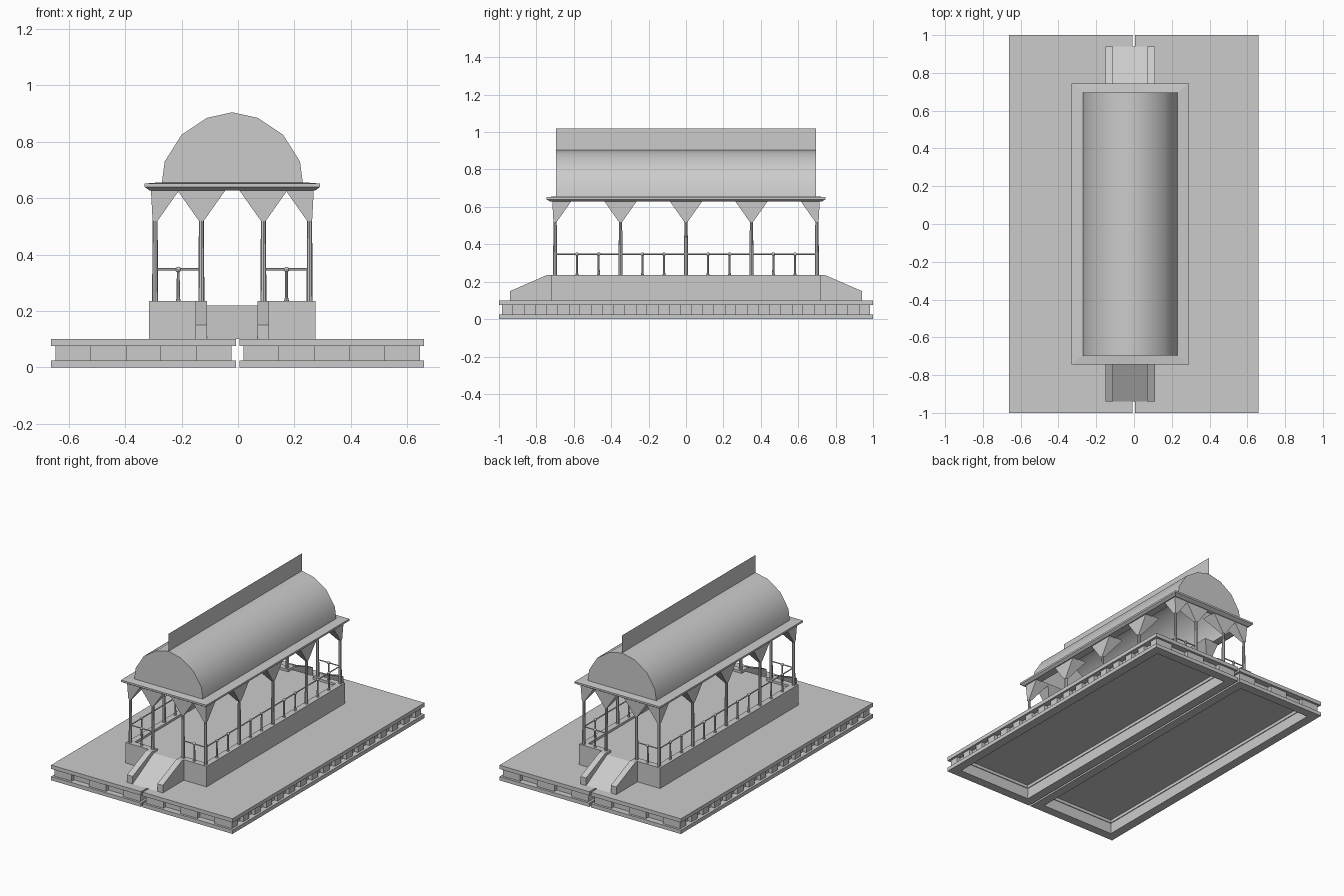
import bpy, bmesh, math
from mathutils import Matrix, Vector

if "Cube" in bpy.data.objects:
    bpy.data.objects.remove(bpy.data.objects["Cube"])

CX = -0.02  # pavilion centre line


def finish(name, bm, smooth=False):
    bmesh.ops.recalc_face_normals(bm, faces=bm.faces)
    me = bpy.data.meshes.new(name)
    bm.to_mesh(me)
    bm.free()
    ob = bpy.data.objects.new(name, me)
    bpy.context.collection.objects.link(ob)
    if smooth:
        bpy.ops.object.select_all(action='DESELECT')
        ob.select_set(True)
        bpy.context.view_layer.objects.active = ob
        bpy.ops.object.shade_smooth_by_angle(angle=math.radians(40))
    return ob


def box(bm, x0, x1, y0, y1, z0, z1):
    m = Matrix.Translation(((x0 + x1) / 2, (y0 + y1) / 2, (z0 + z1) / 2))
    bmesh.ops.create_cube(bm, size=1, matrix=m @ Matrix.Diagonal((x1 - x0, y1 - y0, z1 - z0, 1)))


def rect_rings(bm, cx, cy, rings, closed=True):
    """Skin rectangles (half x, half y, z) one after another."""
    loops = [[bm.verts.new((cx + sx * a, cy + sy * b, z))
              for sx, sy in ((-1, -1), (1, -1), (1, 1), (-1, 1))] for a, b, z in rings]
    pairs = list(zip(loops, loops[1:])) + ([(loops[-1], loops[0])] if closed else [])
    for p, q in pairs:
        for i in range(4):
            j = (i + 1) % 4
            bm.faces.new((p[i], p[j], q[j], q[i]))


def ring(bm, cx, cy, a, b, t, z0, z1):
    rect_rings(bm, cx, cy, [(a, b, z0), (a, b, z1), (a - t, b - t, z1), (a - t, b - t, z0)])


def cone(bm, x, y, z0, z1, r0, r1, seg):
    bmesh.ops.create_cone(bm, cap_ends=True, segments=seg, radius1=r0, radius2=r1,
                          depth=z1 - z0, matrix=Matrix.Translation((x, y, (z0 + z1) / 2)))


def rod(bm, p, q, r):
    p, q = Vector(p), Vector(q)
    m = Matrix.Translation((p + q) / 2) @ (q - p).to_track_quat('Z', 'Y').to_matrix().to_4x4()
    bmesh.ops.create_cone(bm, cap_ends=True, segments=6, radius1=r, radius2=r,
                          depth=(q - p).length, matrix=m)


def prism(bm, yz, x0, x1):
    f = bm.faces.new([bm.verts.new((x0, y, z)) for y, z in yz])
    g = bmesh.ops.extrude_face_region(bm, geom=[f])['geom']
    bmesh.ops.translate(bm, vec=(x1 - x0, 0, 0), verts=[v for v in g if isinstance(v, bmesh.types.BMVert)])


# Terrace: two hollow halves with slabs and spaced blocks
for side, c in (("left", -0.335), ("right", 0.3325)):
    hx = 0.3275
    bm = bmesh.new()
    ring(bm, c, 0, hx, 1, 0.06, 0, 0.025)
    ring(bm, c, 0, hx - 0.04, 0.96, 0.015, 0.025, 0.075)
    ring(bm, c, 0, hx, 1, 0.06, 0.075, 0.0999)
    box(bm, c - hx, c + hx, -1, 1, 0.095, 0.1)
    finish(side + "_terrace", bm)
    bm = bmesh.new()
    x0, w = c - hx + 0.015, (2 * hx - 0.03) / 5
    for s in (-1, 1):
        for i in (0, 2, 4):
            ya, yb = sorted((s * 0.985, s * 0.95))
            box(bm, x0 + i * w, x0 + (i + 1) * w, ya, yb, 0.025, 0.075)
        d = 1.97 / 33
        for i in range(0, 33, 2):
            xa, xb = sorted((c + s * (hx - 0.015), c + s * (hx - 0.05)))
            box(bm, xa, xb, -0.985 + i * d, -0.985 + (i + 1) * d, 0.025, 0.075)
    finish(side + "_terrace_blocks", bm)

# Plinth with a curb left open at both ramps
bm = bmesh.new()
box(bm, CX - 0.295, CX + 0.295, -0.72, 0.72, 0.1, 0.22)
finish("plinth", bm)
bm = bmesh.new()
for s in (-1, 1):
    xa, xb = sorted((CX + s * 0.255, CX + s * 0.295))
    box(bm, xa, xb, -0.72, 0.72, 0.22, 0.235)
    for t in (-1, 1):
        xa, xb = sorted((CX + s * 0.09, CX + s * 0.255))
        ya, yb = sorted((t * 0.68, t * 0.72))
        box(bm, xa, xb, ya, yb, 0.22, 0.235)
finish("plinth_curb", bm)

# Entrance ramps with sloping cheeks
for name, s in (("front", -1), ("back", 1)):
    bm = bmesh.new()
    prism(bm, [(s * 0.72, 0.1), (s * 0.94, 0.1), (s * 0.72, 0.22)], CX - 0.09, CX + 0.09)
    for a in (-0.13, 0.09):
        prism(bm, [(s * 0.72, 0.1), (s * 0.94, 0.1), (s * 0.94, 0.15),
                   (s * 0.745, 0.235), (s * 0.72, 0.235)], CX + a, CX + a + 0.04)
    finish(name + "_ramp", bm)

# Columns and flared capitals, cut flat on the outside
HX, HY = 0.274, 0.7
posts = [(s * HX, y) for s in (-1, 1) for y in (-HY, -0.35, 0, 0.35, HY)]
posts += [(sx * 0.11, sy * HY) for sx in (-1, 1) for sy in (-1, 1)]
cols, caps = bmesh.new(), bmesh.new()
for x, y in posts:
    cone(cols, CX + x, y, 0.22, 0.635, 0.011, 0.008, 8)

    def span(v, edge):
        on = abs(abs(v) - edge) < 0.001
        lo = -0.015 if on and v < 0 else -0.088
        hi = 0.015 if on and v > 0 else 0.088
        return lo, hi
    rows = []
    for z, k in ((0.52, 0), (0.632, 1)):
        (xl, xh), (yl, yh) = (span(x, HX), span(y, HY)) if k else ((-0.009, 0.009),) * 2
        rows.append([caps.verts.new((CX + x + a, y + b, z))
                     for a, b in ((xl, yl), (xh, yl), (xh, yh), (xl, yh))])
    caps.faces.new(rows[0])
    caps.faces.new(rows[1])
    for i in range(4):
        j = (i + 1) % 4
        caps.faces.new((rows[0][i], rows[0][j], rows[1][j], rows[1][i]))
finish("columns", cols)
finish("capitals", caps)

# Railings and knobbed balusters
rails, bal = bmesh.new(), bmesh.new()
spots = []
for s in (-1, 1):
    rod(rails, (CX + s * HX, -HY, 0.348), (CX + s * HX, HY, 0.348), 0.004)
    spots += [(s * HX, y + d) for y in (-0.525, -0.175, 0.175, 0.525) for d in (-0.058, 0.058)]
    for t in (-1, 1):
        rod(rails, (CX + s * HX, t * HY, 0.348), (CX + s * 0.11, t * HY, 0.348), 0.004)
        spots.append((s * 0.192, t * HY))
for x, y in spots:
    cone(bal, CX + x, y, 0.235, 0.25, 0.009, 0.005, 8)
    cone(bal, CX + x, y, 0.25, 0.34, 0.006, 0.005, 8)
    bmesh.ops.create_uvsphere(bal, u_segments=8, v_segments=6, radius=0.01,
                              matrix=Matrix.Translation((CX + x, y, 0.347)))
finish("railings", rails)
finish("balusters", bal, True)

# Cornice frame
bm = bmesh.new()
rect_rings(bm, CX, 0, [(0.245, 0.69, 0.628), (0.295, 0.725, 0.628), (0.311, 0.745, 0.64),
                       (0.311, 0.745, 0.652), (0.245, 0.69, 0.657)])
finish("cornice", bm)

# Barrel roof with closed ends and thin ridge fin
half = [(0.25, 0.655), (0.24, 0.73), (0.18, 0.825), (0.09, 0.885)]
prof = [(-x, z) for x, z in half] + [(0, 0.905)] + half[::-1]
bm = bmesh.new()
f, b = [[bm.verts.new((CX + x, y, z)) for x, z in prof] for y in (-0.695, 0.695)]
for i in range(len(prof) - 1):
    bm.faces.new((f[i], f[i + 1], b[i + 1], b[i]))
bm.faces.new(f)
bm.faces.new(b)
finish("barrel_roof", bm, True)
bm = bmesh.new()
bm.faces.new([bm.verts.new((CX, y, z)) for y, z in
              ((-0.695, 0.903), (0.695, 0.903), (0.695, 1.02), (-0.695, 1.02))])
finish("ridge_fin", bm)
